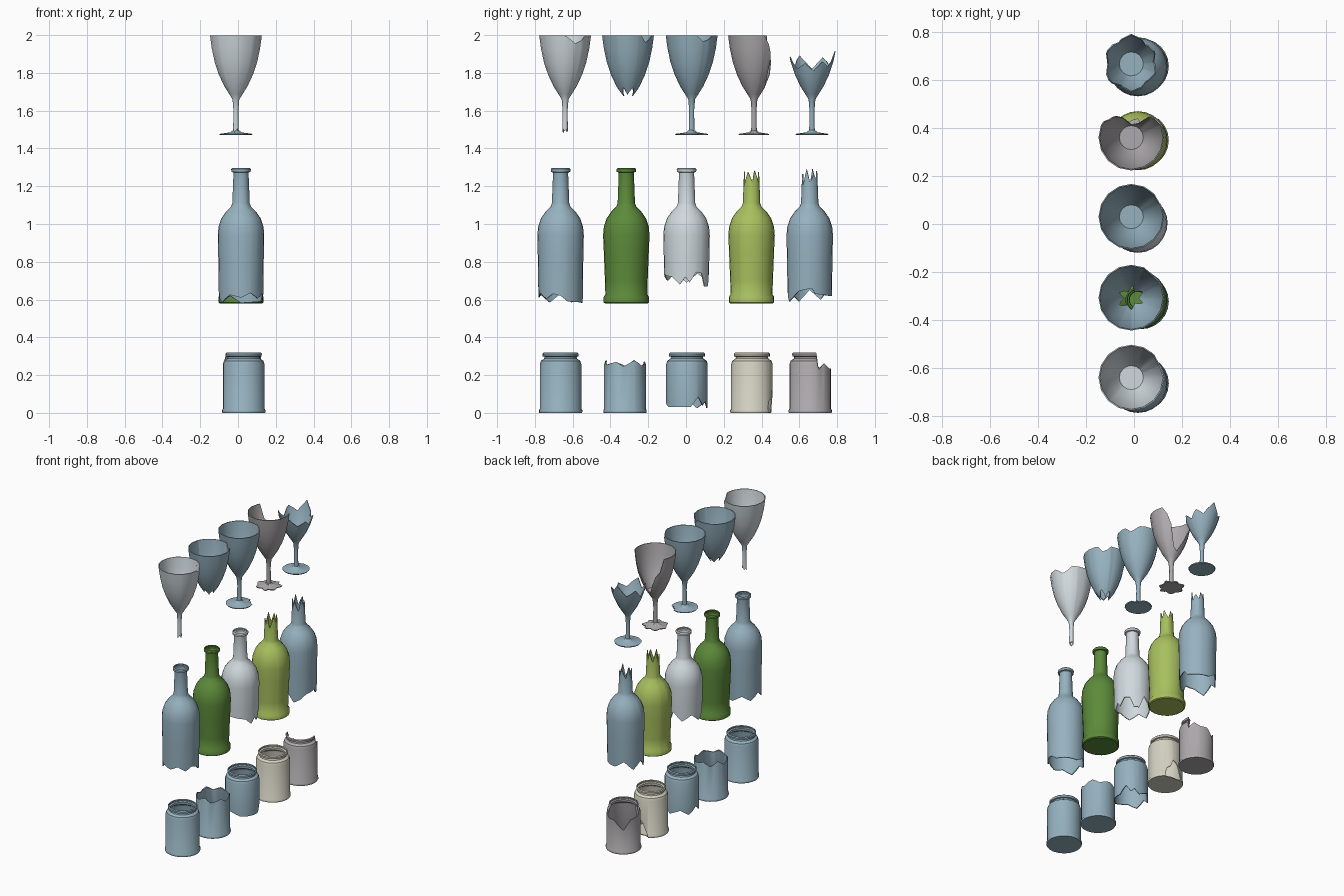
import bpy, bmesh, math, random

if "Cube" in bpy.data.objects:
    bpy.data.objects.remove(bpy.data.objects["Cube"])


def material(name, rgb):
    m = bpy.data.materials.new(name)
    m.diffuse_color = [((c / 255 + 0.055) / 1.055) ** 2.4 for c in rgb] + [1]
    m.use_nodes = True
    m.node_tree.nodes["Principled BSDF"].inputs["Base Color"].default_value = m.diffuse_color
    return m


BLUE = material("blue_glass", (150, 178, 192))
WHITE = material("clear_glass", (208, 217, 222))
GREY = material("grey_glass", (174, 170, 173))
GREEN = material("green_glass", (92, 138, 58))
OLIVE = material("olive_glass", (168, 192, 94))
CREAM = material("cream_glass", (212, 210, 194))


def around(table, a):
    """Linear value at angle a (degrees) from a circular (angle, value) table."""
    t = sorted((k % 360, v) for k, v in table)
    t = [(t[-1][0] - 360, t[-1][1])] + t + [(t[0][0] + 360, t[0][1])]
    for (a0, v0), (a1, v1) in zip(t, t[1:]):
        if a0 <= a <= a1:
            return v0 + (v1 - v0) * (a - a0) / max(a1 - a0, 1e-6)


def jag(seed, low, high, count):
    """Random teeth alternating between two heights."""
    rnd = random.Random(seed)
    h = high - low
    return [((i + rnd.uniform(-.25, .25)) * 360 / count,
             (high - h * rnd.uniform(0, .35)) if i % 2 else low + h * rnd.uniform(0, .3))
            for i in range(count)]


def radius_at(prof, z):
    for (r0, z0), (r1, z1) in zip(prof, prof[1:]):
        if z0 <= z <= z1:
            return r0 + (r1 - r0) * (z - z0) / max(z1 - z0, 1e-6)
    return prof[-1][0] if z > prof[-1][1] else prof[0][0]


def lathe(name, prof, x, y, mat, n=24, lo=None, hi=None, scale=None, thick=.006):
    """Turned shell; lo / hi are broken edges, scale chips the outer radius."""
    angles = {round(360 * i / n, 3) for i in range(n)}
    for t in (lo, hi, scale):
        angles |= {round(a % 360, 3) for a, _ in t or []}
    bm = bmesh.new()
    cols = []
    for a in sorted(angles):
        half = math.pi / n
        chord = math.cos(half) / math.cos(math.radians(a) % (2 * half) - half)
        k = chord * (around(scale, a) if scale else 1)
        col = []
        for r, z in prof:
            if lo and z < around(lo, a):
                z = around(lo, a)
                r = radius_at(prof, z)
            if hi and z > around(hi, a):
                z = around(hi, a)
                r = radius_at(prof, z)
            ang = math.radians(a)
            col.append(bm.verts.new((r * k * math.cos(ang), r * k * math.sin(ang), z)))
        cols.append(col)
    for c, d in zip(cols, cols[1:] + cols[:1]):
        for i in range(len(prof) - 1):
            bm.faces.new((c[i], d[i], d[i + 1], c[i + 1]))
    bmesh.ops.remove_doubles(bm, verts=bm.verts, dist=1e-5)
    mesh = bpy.data.meshes.new(name)
    bm.to_mesh(mesh)
    bm.free()
    mesh.materials.append(mat)
    ob = bpy.data.objects.new(name, mesh)
    ob.location = (x, y, 0)
    bpy.context.collection.objects.link(ob)
    bpy.ops.object.select_all(action='DESELECT')
    ob.select_set(True)
    bpy.context.view_layer.objects.active = ob
    if thick:
        mod = ob.modifiers.new("wall", 'SOLIDIFY')
        mod.thickness = thick
        mod.offset = -1
        bpy.ops.object.convert(target='MESH')
    bpy.ops.object.shade_smooth_by_angle(angle=math.radians(38))
    return ob


def disc(name, r, z, x, y, mat, n=24, scale=None):
    lathe(name, [(0, z), (r, z)], x, y, mat, n, scale=scale, thick=.005)


# Jars along the bottom row
JAR = [(.113, 0), (.115, .004), (.115, .014), (.11, .022), (.11, .258), (.104, .276),
       (.087, .287), (.085, .297), (.095, .3), (.096, .313), (.09, .319)]
jar3_base = [(-90, .05), (-60, .03), (10, .03), (33, .085), (50, .04), (62, .06), (80, .025),
             (120, .06), (150, .025), (180, .07), (210, .03), (240, .06)]
jar4_hole = [(50, 0), (55, .06), (70, .08), (78, .125), (95, .1), (110, .03), (115, 0)]
jar5_top = [(20, .32), (24, .23), (42, .262), (65, .235), (90, .235), (125, .17),
            (150, .24), (180, .25), (195, .32)]
jars = [(-.664, BLUE, None, None), (-.323, BLUE, None, jag(4, .245, .282, 12)),
        (.005, BLUE, jar3_base, None), (.349, CREAM, jar4_hole, None),
        (.658, GREY, None, jar5_top)]
for i, (y, mat, lo, hi) in enumerate(jars, 1):
    lathe(f"jar_{i}", JAR, .03, y, mat, lo=lo, hi=hi)
    if i != 3:
        chip = [(45, 1), (60, .85), (100, .8), (120, 1)] if i == 4 else None
        disc(f"jar_{i}_floor", .113, .001, .03, y, mat, scale=chip)

# Bottles along the middle row: base, body, neck and lip pieces of the profile
BASE = [(.113, .58), (.12, .585), (.12, .614), (.111, .627), (.113, .7), (.119, .85)]
STRAIGHT = [(.117, .575), (.12, .8)]
BODY = [(.123, .94), (.119, .985), (.104, 1.03), (.079, 1.066), (.053, 1.092), (.046, 1.11)]
LIP = [(.04, 1.268), (.041, 1.273), (.051, 1.276), (.052, 1.29), (.046, 1.297)]
BARE = [(.039, 1.3)]
b1 = [(-90, .61), (-65, .635), (-40, .605), (-20, .63), (0, .62), (20, .59), (90, .582),
      (120, .62), (150, .585), (180, .63), (210, .585), (240, .625)]
b3 = [(-90, .735), (-40, .72), (-18, .68), (-3, .72), (8, .69), (25, .745), (42, .74), (55, .67),
      (72, .67), (90, .76), (120, .7), (150, .74), (180, .69), (210, .74), (240, .7)]
b5 = [(-90, .65), (-70, .59), (-50, .61), (-30, .645), (5, .66), (15, .63), (60, .62),
      (90, .62), (120, .66), (150, .6), (180, .65), (210, .59), (240, .64)]
bottles = [(-.664, BLUE, STRAIGHT, LIP, b1, None), (-.316, GREEN, BASE, LIP, None, None),
           (.003, WHITE, STRAIGHT, LIP, b3, None),
           (.347, OLIVE, BASE, BARE, None, jag(2, 1.2, 1.285, 12)),
           (.655, BLUE, STRAIGHT, BARE, b5, jag(5, 1.2, 1.295, 12))]
for i, (y, mat, base, top, lo, hi) in enumerate(bottles, 1):
    lathe(f"bottle_{i}", base + BODY + top, .016, y, mat, lo=lo, hi=hi)
    if lo is None:
        disc(f"bottle_{i}_floor", .113, .581, .016, y, mat)

# Wine glasses along the top row
GLASS = [(.015, 1.483), (.013, 1.6), (.018, 1.66), (.035, 1.687), (.062, 1.73), (.09, 1.79),
         (.112, 1.855), (.128, 1.93), (.137, 1.997)]
FOOT = [(0, 1.471), (.085, 1.471), (.088, 1.477), (.03, 1.485), (.014, 1.498)]
RIM = 1.997
g1 = [(0, RIM), (8, 1.985), (25, 1.955), (40, 1.97), (52, RIM)]
g2 = [(32, RIM), (45, 1.96), (58, 1.975), (68, RIM)]
g3 = [(12, RIM), (28, 1.965), (40, 1.975), (55, RIM)]
g4 = [(25, RIM), (38, 1.95), (50, 1.88), (65, 1.74), (90, 1.72), (110, 1.78),
      (125, 1.86), (140, 1.9), (150, RIM)]
g5 = [(-90, 1.885), (-50, 1.82), (-20, 1.85), (5, 1.81), (30, 1.86), (55, 1.83), (90, 1.915),
      (120, 1.84), (150, 1.88), (180, 1.82), (215, 1.89), (245, 1.83)]
foot3 = [(20, 1), (32, .8), (45, .9), (58, .75), (70, 1)]
foot4 = jag(7, .72, 1.03, 14)
glasses = [(-.64, WHITE, jag(1, 1.485, 1.51, 6), g1, None),
           (-.307, BLUE, jag(3, 1.675, 1.735, 12), g2, None),
           (.03, BLUE, None, g3, foot3), (.36, GREY, None, g4, foot4),
           (.667, BLUE, None, g5, None)]
for i, (y, mat, lo, hi, chips) in enumerate(glasses, 1):
    lathe(f"wine_glass_{i}", GLASS, -.011, y, mat, 16, lo=lo, hi=hi, thick=.005)
    if i != 2:
        disc(f"wine_glass_{i}_bowl_floor", .05, 1.716, -.011, y, mat, 16)
    if i > 2:
        lathe(f"wine_glass_{i}_foot", FOOT, -.011, y, mat, 16, scale=chips, thick=0)
